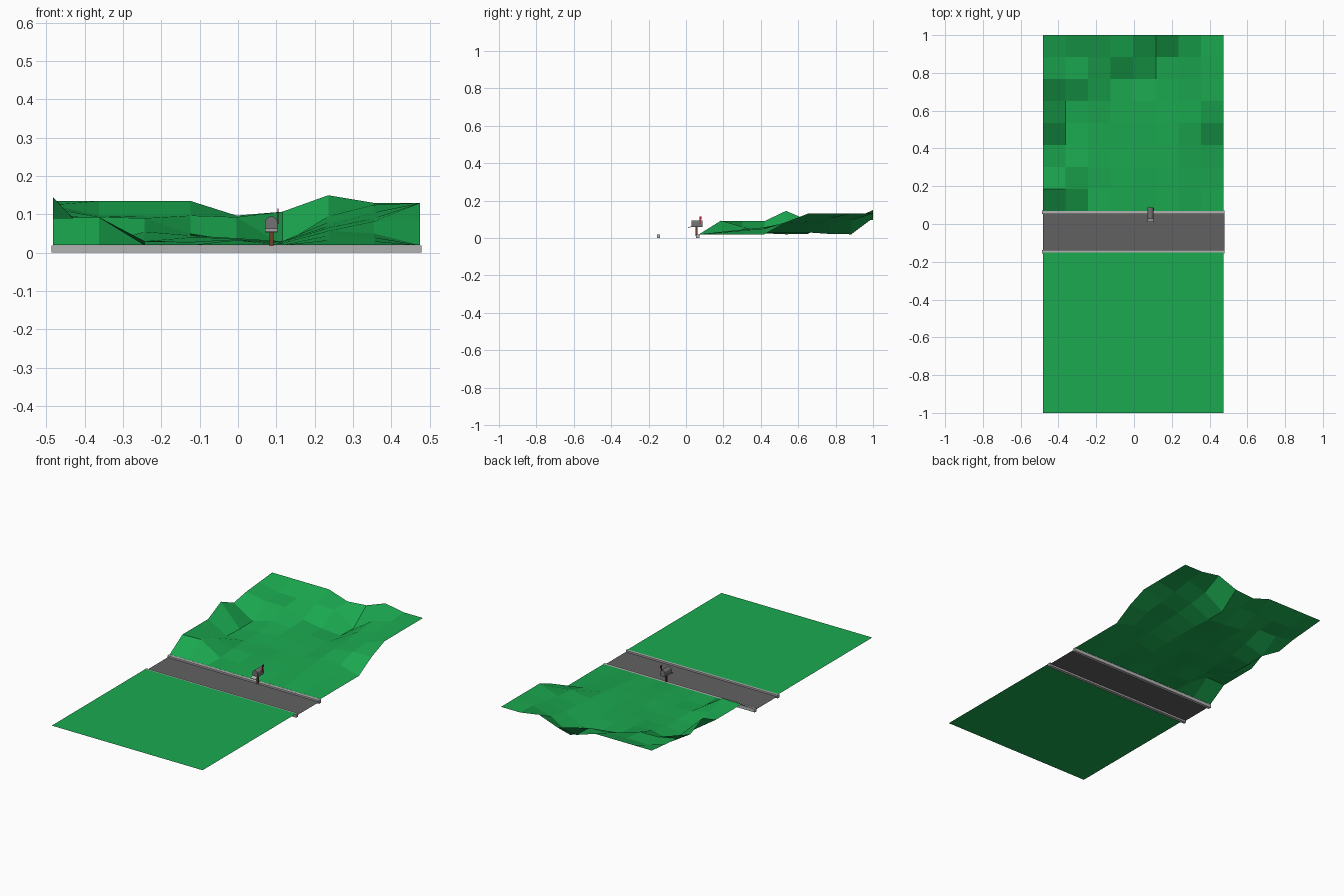
import bpy, bmesh, math

if "Cube" in bpy.data.objects:
    bpy.data.objects.remove(bpy.data.objects["Cube"])


def material(name, rgb):
    m = bpy.data.materials.new(name)
    m.diffuse_color = (*rgb, 1)
    m.use_nodes = True
    m.node_tree.nodes["Principled BSDF"].inputs["Base Color"].default_value = m.diffuse_color
    return m


GRASS = material("grass", (0.011, 0.40, 0.08))
ASPHALT = material("asphalt", (0.12, 0.12, 0.12))
CONCRETE = material("concrete", (0.45, 0.45, 0.45))
WOOD = material("wood", (0.16, 0.05, 0.02))
METAL = material("metal", (0.17, 0.17, 0.17))
RED = material("red", (0.6, 0.01, 0.04))


def finish(bm, name, mat):
    me = bpy.data.meshes.new(name)
    bm.to_mesh(me)
    bm.free()
    me.materials.append(mat)
    ob = bpy.data.objects.new(name, me)
    bpy.context.collection.objects.link(ob)
    return ob


def box(name, lo, hi, mat):
    bm = bmesh.new()
    bmesh.ops.create_cube(bm, size=1)
    for v in bm.verts:
        v.co = [(a + b) / 2 + c * (b - a) for a, b, c in zip(lo, hi, v.co)]
    return finish(bm, name, mat)


def grid(name, x0, x1, y0, y1, rows, mat):
    """Sheet of quads with one row of heights per y step."""
    bm = bmesh.new()
    ny, nx = len(rows) - 1, len(rows[0]) - 1
    vs = [[bm.verts.new((x0 + (x1 - x0) * i / nx, y0 + (y1 - y0) * j / ny, z / 1000))
           for i, z in enumerate(r)] for j, r in enumerate(rows)]
    for j in range(ny):
        for i in range(nx):
            bm.faces.new((vs[j][i], vs[j][i + 1], vs[j + 1][i + 1], vs[j + 1][i]))
    return finish(bm, name, mat)


# Hilly ground behind the road, heights in thousandths
hills = [
    [20] * 9,
    [90, 93, 20, 20, 33, 20, 33, 30, 20],
    [90, 60, 30, 28, 35, 25, 45, 40, 20],
    [90, 25, 30, 30, 35, 28, 57, 50, 20],
    [145, 20, 35, 40, 38, 30, 65, 82, 85],
    [95, 22, 55, 45, 38, 30, 70, 90, 130],
    [115, 93, 90, 50, 30, 22, 80, 105, 130],
    [125, 97, 97, 97, 93, 20, 95, 125, 130],
    [135, 135, 135, 135, 97, 107, 150, 130, 130],
]
grid("hilly_ground", -0.483, 0.475, 0.07, 1.0, hills, GRASS)

# Flat lawn and road
grid("front_lawn", -0.483, 0.475, -1.0, -0.15, [[20, 20]] * 2, GRASS)
grid("road", -0.483, 0.478, -0.145, 0.06, [[10, 10]] * 2, ASPHALT)

# Kerbs on both sides of the road
for side, y in (("front", -0.156), ("back", 0.053)):
    box(side + "_kerb", (-0.486, y, 0), (0.479, y + 0.018, 0.019), CONCRETE)

# Mailbox post
MX = 0.087
box("mailbox_post", (MX - 0.005, 0.051, 0.01), (MX + 0.005, 0.061, 0.062), WOOD)

# Arched mailbox body, extruded along y
R = 0.016
bm = bmesh.new()
outline = [(-R, 0.06), (R, 0.06)] + [
    (R * math.cos(a * math.pi / 8), 0.079 + R * math.sin(a * math.pi / 8)) for a in range(9)]
front = bm.faces.new([bm.verts.new((MX + x, 0.03, z)) for x, z in outline])
ext = bmesh.ops.extrude_face_region(bm, geom=[front], use_keep_orig=True)
bmesh.ops.translate(bm, vec=(0, 0.058, 0),
                    verts=[g for g in ext["geom"] if isinstance(g, bmesh.types.BMVert)])
bmesh.ops.recalc_face_normals(bm, faces=bm.faces)
finish(bm, "mailbox_body", METAL)

# Open door hanging forward
door = box("mailbox_door", (-R, -0.022, -0.0015), (R, 0, 0.0015), CONCRETE)
door.location = (MX, 0.031, 0.062)
door.rotation_euler.x = math.radians(20)

# Raised flag
box("flag_arm", (MX + R, 0.072, 0.075), (MX + R + 0.003, 0.077, 0.115), RED)
box("flag_plate", (MX + R, 0.072, 0.1), (MX + R + 0.003, 0.084, 0.115), RED)
